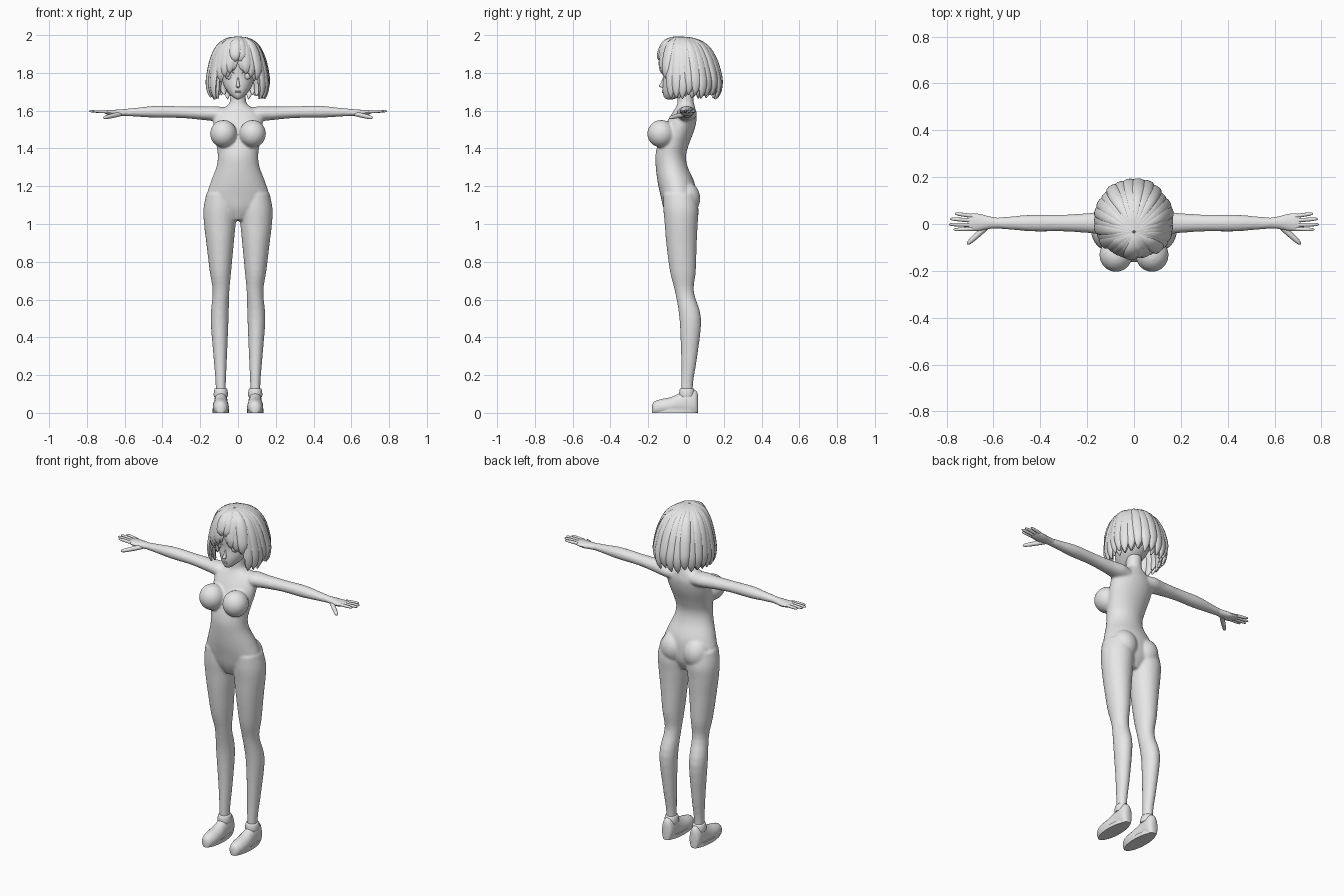
import bpy, bmesh, math, random
from mathutils import Vector as V, Matrix

if "Cube" in bpy.data.objects:
    bpy.data.objects.remove(bpy.data.objects["Cube"])
random.seed(4)

clay = bpy.data.materials.new("plain_grey")
clay.use_nodes = True
clay.diffuse_color = (0.8, 0.8, 0.8, 1)
clay.node_tree.nodes["Principled BSDF"].inputs["Base Color"].default_value = clay.diffuse_color


def spline(p, t):
    """Smooth value at t along a list of vectors."""
    i = min(int(t), len(p) - 2)
    f = t - i
    a, b, c, d = (p[max(0, min(len(p) - 1, i + k))] for k in (-1, 0, 1, 2))
    return 0.5 * (2 * b + (c - a) * f + (2 * a - 5 * b + 4 * c - d) * f ** 2
                  + (3 * b - a - 3 * c + d) * f ** 3)


def tube(bm, rings, segs=24, steps=4, floor=None):
    """Loft closed rings, each given as (centre, half-axis, half-axis)."""
    tracks = [[V(r[k]) for r in rings] for k in range(3)]
    count = (len(rings) - 1) * steps
    loops = []
    for j in range(count + 1):
        c, u, v = (spline(tr, j / steps) for tr in tracks)
        loop = []
        for s in range(segs):
            a = math.tau * s / segs
            p = c + u * math.cos(a) + v * math.sin(a)
            if floor is not None:
                p.z = max(p.z, floor)
            loop.append(bm.verts.new(p))
        loops.append(loop)
    for l, m in zip(loops, loops[1:]):
        for s in range(segs):
            n = (s + 1) % segs
            bm.faces.new((l[s], l[n], m[n], m[s]))
    bm.faces.new(loops[0][::-1])
    bm.faces.new(loops[-1])


def ball(bm, centre, radii, segs=24):
    bmesh.ops.create_uvsphere(bm, u_segments=segs, v_segments=segs // 2, radius=1,
                              matrix=Matrix.Translation(centre) @ Matrix.Diagonal((*radii, 1)))


def finish(name, bm, angle=40):
    bmesh.ops.recalc_face_normals(bm, faces=bm.faces)
    me = bpy.data.meshes.new(name)
    bm.to_mesh(me)
    bm.free()
    ob = bpy.data.objects.new(name, me)
    bpy.context.collection.objects.link(ob)
    me.materials.append(clay)
    bpy.ops.object.select_all(action='DESELECT')
    ob.select_set(True)
    bpy.context.view_layer.objects.active = ob
    bpy.ops.object.shade_smooth_by_angle(angle=math.radians(angle))
    return ob


def upright(rows):
    """Rows of height, outer x, inner x, front y, back y."""
    return [(((o + i) / 2, (f + b) / 2, z), ((o - i) / 2, 0, 0), (0, (b - f) / 2, 0))
            for z, o, i, f, b in rows]


def level(z, half, front, back):
    return (z, half, -half, front, back)


# Body: torso, limbs and rounded masses fused into one skin
bm = bmesh.new()
tube(bm, upright([
    level(1.02, .04, -.09, .02), level(1.08, .13, -.118, .05), level(1.15, .163, -.135, .055),
    level(1.22, .145, -.15, .045), level(1.3, .115, -.16, .01), level(1.36, .107, -.162, 0),
    level(1.42, .115, -.15, .015), level(1.5, .128, -.12, .045), level(1.56, .13, -.09, .057),
    level(1.6, .105, -.065, .052), level(1.625, .06, -.05, .046), level(1.65, .043, -.045, .041),
    level(1.72, .041, -.045, .04)]), 32)
leg_rows = [(1.16, .168, .02, -.12, .05), (1.08, .183, .006, -.12, .066), (1, .18, .012, -.113, .062),
            (.9, .168, .022, -.105, .057), (.75, .15, .036, -.085, .052), (.64, .134, .046, -.058, .042),
            (.5, .145, .05, -.035, .08), (.3, .13, .058, -.026, .06), (.16, .119, .064, -.026, .038),
            (.06, .119, .064, -.026, .036)]
arm_rows = [(.03, 1.575, .04, .035), (.11, 1.583, .054, .04), (.18, 1.586, .044, .036),
            (.3, 1.592, .036, .031), (.43, 1.594, .036, .032), (.53, 1.592, .028, .024),
            (.62, 1.59, .021, .017)]
for side in (1, -1):
    tube(bm, upright([(z, o * side, i * side, f, b) for z, o, i, f, b in leg_rows]))
    tube(bm, [((x * side, .004, z), (0, a, 0), (0, 0, b)) for x, z, a, b in arm_rows])
    ball(bm, (.077 * side, -.132, 1.478), (.071, .073, .073))
    ball(bm, (.074 * side, -.004, 1.135), (.077, .08, .09))
body = finish("body", bm, 180)
mod = body.modifiers.new("fuse", 'REMESH')
mod.mode = 'VOXEL'
mod.voxel_size = .007
mod.use_smooth_shade = True
mod = body.modifiers.new("soften", 'SMOOTH')
mod.factor = .5
mod.iterations = 6

# Hands: palm, four fingers and thumb
finger_rows = [(.034, .045, .765), (.015, .022, .786), (-.004, -.002, .79), (-.021, -.024, .77)]
for side, label in ((1, "left"), (-1, "right")):
    bm = bmesh.new()
    tube(bm, [((x * side, y, z), (0, a, 0), (0, 0, b)) for x, y, z, a, b in (
        (.58, .004, 1.591, .022, .018), (.62, .006, 1.589, .027, .018), (.66, .007, 1.588, .036, .016),
        (.695, .007, 1.592, .037, .011), (.71, .007, 1.594, .03, .006))], 16)

    def digit(base, tip, r):
        base, tip = V(base), V(tip)
        n = (tip - base).normalized()
        u = n.cross(V((0, 0, 1))).normalized()
        w = n.cross(u)
        tube(bm, [(base.lerp(tip, t), u * r * k, w * r * k) for t, k in
                  ((0, 1), (.35, 1), (.7, .9), (.93, .65), (1, .15))], 10, 2)

    for y0, y1, x1 in finger_rows:
        digit((.69 * side, y0, 1.594), (x1 * side, y1, 1.598), .0085)
    digit((.625 * side, -.008, 1.582), (.712 * side, -.086, 1.562), .0125)
    finish(label + "_hand", bm)

    # Shoes: rounded upper with flat base, sole and ankle collar
    bm = bmesh.new()
    tube(bm, [((.091 * side, y, h * .42), (w, 0, 0), (0, 0, h * .58)) for y, w, h in (
        (-.18, .012, .04), (-.168, .029, .06), (-.13, .041, .073), (-.08, .042, .083),
        (-.035, .037, .103), (0, .035, .122), (.035, .035, .126), (.056, .028, .115),
        (.064, .014, .09))], 24, 3, 0)
    finish(label + "_shoe", bm)
    bm = bmesh.new()
    tube(bm, [((.091 * side, -.058, z), (.043, 0, 0), (0, .122, 0)) for z in (0, .022)], 32, 1)
    finish(label + "_sole", bm)
    bm = bmesh.new()
    tube(bm, [((.091 * side, .005, z), (r, 0, 0), (0, r + .004, 0)) for z, r in
              ((.085, .036), (.1, .038), (.125, .034), (.13, .029))], 24, 2)
    finish(label + "_shoe_collar", bm)

# Head with nose and lips
bm = bmesh.new()
tube(bm, upright([
    level(1.66, .008, -.1, -.07), level(1.668, .022, -.113, -.045), level(1.69, .046, -.122, 0),
    level(1.73, .074, -.124, .06), level(1.78, .088, -.12, .1), level(1.85, .098, -.124, .12),
    level(1.92, .085, -.095, .11), level(1.96, .05, -.05, .07), level(1.972, .01, -.01, .02)]), 32)
tube(bm, [((0, -.112, 1.775), (.005, 0, 0), (0, .01, 0)), ((0, -.122, 1.745), (.008, 0, 0), (0, .012, 0)),
          ((0, -.13, 1.73), (.01, 0, 0), (0, .013, 0)), ((0, -.118, 1.72), (.006, 0, 0), (0, .006, 0))], 12)
for z in (1.697, 1.704):
    ball(bm, (0, -.119, z), (.016, .008, .0045), 16)
finish("head", bm, 50)

# Eyes and upper lids
for side, label in ((1, "left"), (-1, "right")):
    bm = bmesh.new()
    ball(bm, (.046 * side, -.1, 1.786), (.024, .012, .021))
    finish(label + "_eye", bm)
    bm = bmesh.new()
    tube(bm, [((x * side, y, z), (0, .005, 0), (0, 0, .003)) for x, y, z in (
        (.02, -.117, 1.798), (.035, -.115, 1.808), (.052, -.107, 1.809), (.073, -.09, 1.796))], 8)
    finish(label + "_eyelid", bm)


# Hair: two layers of overlapping locks falling from the crown
def lock(bm, a, size, end, half, thick):
    out, along = V((math.sin(a), -math.cos(a), 0)), V((math.cos(a), math.sin(a), 0))
    depth = .138 if out.y < 0 else .184
    reach = size / math.hypot(out.x / .16, out.y / depth)
    drop = (1.986 - end) / .326
    path = []
    for f, z in ((.03, 1.986), (.35, 1.976), (.65, 1.938), (.84, 1.873),
                 (.95, 1.8), (1, 1.74), (.97, 1.69), (.9, 1.66)):
        p = out * reach * f + V((0, -.035 * (1 - f), 1.986 - (1.986 - z) * drop))
        path.append(p)
    rings = []
    for i, (p, w) in enumerate(zip(path, (.25, .55, .85, 1, 1, .9, .6, .08))):
        run = (path[min(i + 1, 7)] - path[max(i - 1, 0)]).normalized()
        rings.append((p, along * half * w, along.cross(run).normalized() * thick * (.35 + .65 * w)))
    tube(bm, rings, 10, 3)


def tip_height(a):
    front = abs(math.degrees(math.atan2(math.sin(a), math.cos(a))))
    if front < 10:
        return 1.87
    if front < 48:
        return 1.84 - .0018 * front
    return 1.675


for name, count, size, shift in (("hair_outer_locks", 28, 1, .5), ("hair_inner_locks", 24, .91, 0)):
    bm = bmesh.new()
    for i in range(count):
        a = math.tau * (i + shift) / count
        lock(bm, a, size * random.uniform(.96, 1.03), tip_height(a) + random.uniform(-.015, .012),
             .029 if size == 1 else .036, .013)
    finish(name, bm, 60)
